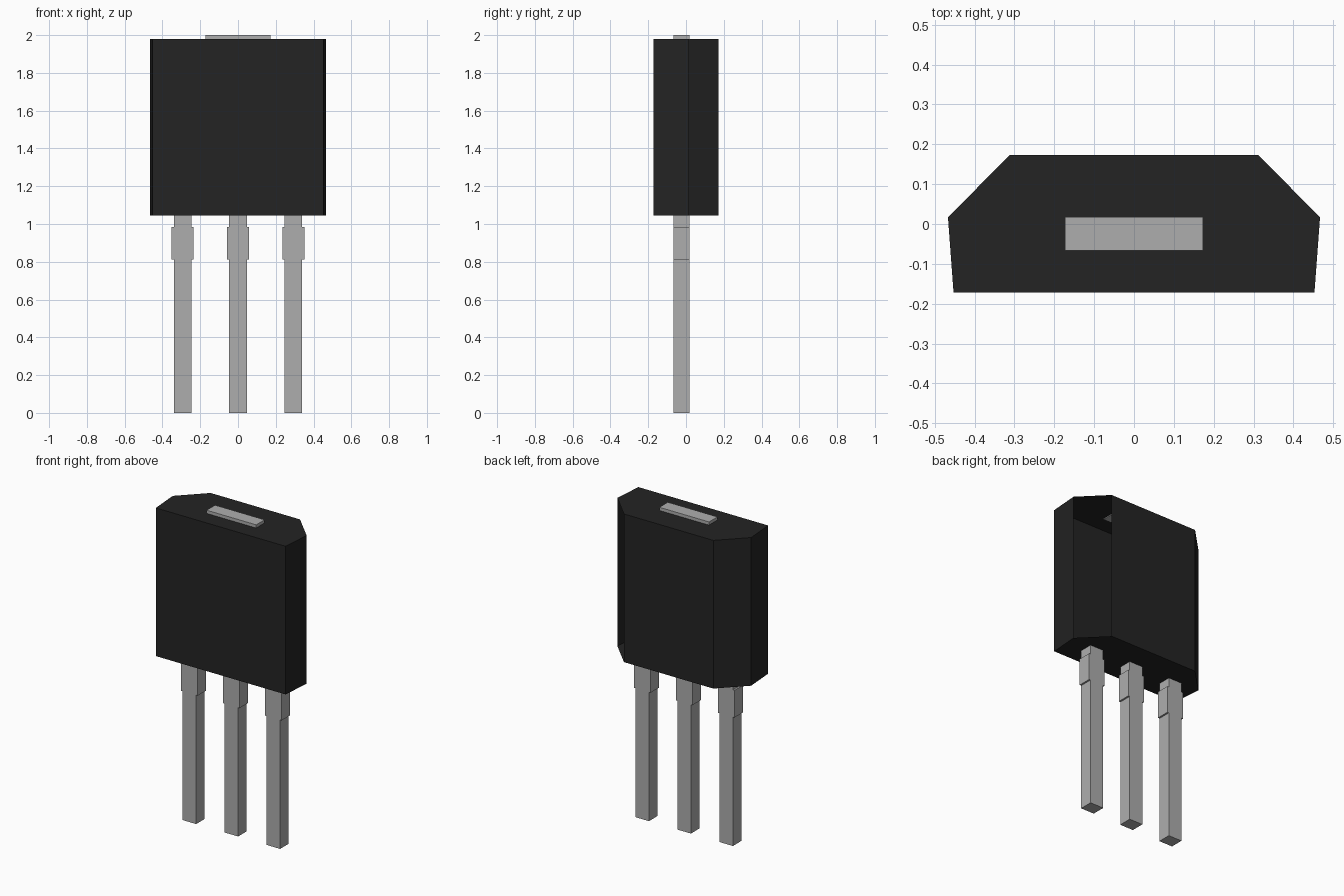
import bpy
import bmesh

cube = bpy.data.objects.get("Cube")
if cube:
    bpy.data.objects.remove(cube, do_unlink=True)


def material(name, value):
    m = bpy.data.materials.new(name)
    m.use_nodes = True
    colour = (value, value, value, 1)
    m.diffuse_color = colour
    m.node_tree.nodes["Principled BSDF"].inputs["Base Color"].default_value = colour
    return m


BLACK = material("black plastic", 0.017)
METAL = material("grey metal", 0.42)


def prism(name, profile, place, shift, mat, open_edge=None):
    """Extrude a closed 2D profile by shift; open_edge leaves one side wall out."""
    bm = bmesh.new()
    near = [bm.verts.new(place(a, b)) for a, b in profile]
    far = [bm.verts.new([c + s for c, s in zip(v.co, shift)]) for v in near]
    n = len(profile)
    bm.faces.new(near[::-1])
    bm.faces.new(far)
    for i in range(n):
        if i != open_edge:
            j = (i + 1) % n
            bm.faces.new((near[i], near[j], far[j], far[i]))
    bmesh.ops.recalc_face_normals(bm, faces=bm.faces)
    mesh = bpy.data.meshes.new(name)
    bm.to_mesh(mesh)
    bm.free()
    mesh.materials.append(mat)
    obj = bpy.data.objects.new(name, mesh)
    bpy.context.collection.objects.link(obj)
    return obj


# Package body: chamfered back corners, the left chamfer is open
Z0, Z1 = 1.045, 1.98
outline = [(-0.453, -0.172), (0.453, -0.172), (0.467, 0.017),
           (0.312, 0.173), (-0.312, 0.173), (-0.467, 0.017)]
prism("body", outline, lambda x, y: (x, y, Z0), (0, 0, Z1 - Z0), BLACK, open_edge=2)

# Metal strip: front and back planes shared by the tab and the legs
Y0, Y1 = -0.066, 0.018

# Tab poking through the top
tab = [(-0.173, 1.975), (0.173, 1.975), (0.173, 2.0), (-0.173, 2.0)]
prism("top_tab", tab, lambda x, z: (x, Y0, z), (0, Y1 - Y0, 0), METAL)

# Legs with a wider shoulder below the body
half = [(0.047, 0.0), (0.047, 0.813), (0.058, 0.813),
        (0.058, 0.985), (0.047, 0.985), (0.047, 1.044)]
leg = half + [(-x, z) for x, z in reversed(half)]
for name, cx in (("right_leg", -0.293), ("middle_leg", 0.0), ("left_leg", 0.293)):
    prism(name, leg, lambda x, z: (x + cx, Y0, z), (0, Y1 - Y0, 0), METAL)
